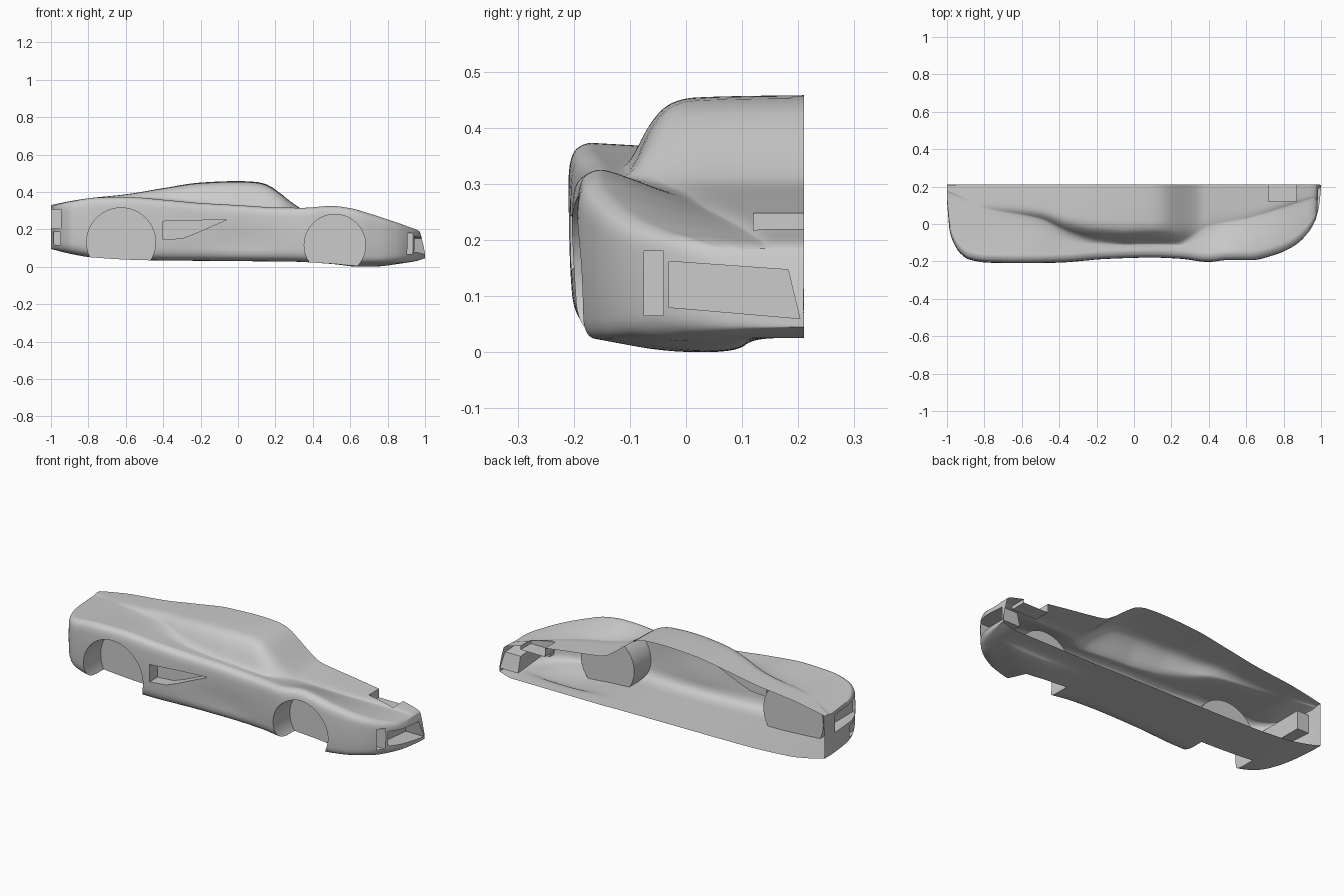
import bpy, bmesh, math

if "Cube" in bpy.data.objects:
    bpy.data.objects.remove(bpy.data.objects["Cube"])

CUT = 0.21  # open centre plane of the half body


def curve(pts):
    """Smooth interpolation through (x, value) pairs without overshoot."""
    xs, vs = [p[0] for p in pts], [p[1] for p in pts]
    n = len(pts)
    d = [(vs[i + 1] - vs[i]) / (xs[i + 1] - xs[i]) for i in range(n - 1)]
    m = [d[0]] + [2 * a * b / (a + b) if a * b > 0 else 0 for a, b in zip(d, d[1:])] + [d[-1]]

    def f(x):
        i = 0
        while i < n - 2 and x > xs[i + 1]:
            i += 1
        h = xs[i + 1] - xs[i]
        t = (x - xs[i]) / h
        return ((2*t**3 - 3*t*t + 1) * vs[i] + (t**3 - 2*t*t + t) * h * m[i]
                + (3*t*t - 2*t**3) * vs[i + 1] + (t**3 - t*t) * h * m[i + 1])
    return f


# Plan outline and height profiles along the car (nose at +x)
side_y = curve([(-1, .12), (-.985, -.04), (-.965, -.10), (-.93, -.155), (-.88, -.19),
                (-.78, -.206), (-.6, -.21), (-.4, -.206), (-.15, -.187), (.1, -.18),
                (.25, -.186), (.4, -.203), (.5, -.194), (.62, -.194), (.75, -.165),
                (.85, -.12), (.92, -.06), (.97, .02), (.99, .1), (1, .19)])
floor_z = curve([(-1, .095), (-.9, .07), (-.78, .05), (-.5, .035), (0, .03), (.3, .027),
                 (.5, .015), (.65, 0), (.75, .002), (.85, .014), (.95, .03), (1, .045)])
fender_z = curve([(-1, .32), (-.9, .345), (-.75, .367), (-.6, .37), (-.4, .355), (-.2, .337),
                  (0, .326), (.2, .314), (.35, .312), (.5, .322), (.6, .31), (.7, .282),
                  (.8, .25), (.9, .215), (.97, .185), (.985, .14), (1, .07)])
belt_y = curve([(-1, .17), (-.8, .08), (-.5, .02), (-.35, -.05), (-.2, -.088), (.2, -.115),
                (.3, -.08), (.4, -.02), (.6, .02), (.85, .1), (1, .15)])
belt_z = curve([(-1, .325), (-.8, .362), (-.5, .36), (-.35, .348), (-.2, .338), (0, .33),
                (.2, .314), (.32, .303), (.4, .285), (.6, .257), (.8, .224), (.9, .205),
                (.97, .187), (.985, .14), (1, .07)])
top_z = curve([(-1, .33), (-.9, .35), (-.8, .366), (-.6, .387), (-.4, .42), (-.2, .45),
               (0, .458), (.1, .453), (.16, .437), (.22, .397), (.3, .335), (.36, .3),
               (.45, .285), (.6, .265), (.8, .235), (.9, .212), (.97, .19), (.985, .142), (1, .07)])


def chaikin(pts, rounds):
    for _ in range(rounds):
        out = [pts[0]]
        for (a, b), (c, d) in zip(pts, pts[1:]):
            out += [(a*.75 + c*.25, b*.75 + d*.25), (a*.25 + c*.75, b*.25 + d*.75)]
        pts = out + [pts[-1]]
    return pts


def section(x):
    """Half cross-section from floor centre, round the side, to roof centre."""
    ys, zf, zs, zt = side_y(x), floor_z(x), fender_z(x), top_z(x)
    s = min(1, (CUT - ys) / .25)
    h = zs - zf
    y_sh = ys + .06 * s
    yb = min(max(belt_y(x), y_sh + .02 * s), CUT - .02 * s)
    zb = belt_z(x)
    dent = .01 * math.exp(-((x - .02) / .2) ** 2)
    w = CUT - yb
    zc = max(zf, min(.025, zf + .025))
    pts = [(CUT, zc), (CUT - .09 * s, zc), (CUT - .12 * s, zf), (ys + .16 * s, zf),
           (ys + .05 * s, max(zf, min(.02, zf + .02))), (ys + .008 * s, zf + .06 * h + .01 * s),
           (ys + dent, zf + .35 * h), (ys - .001, zf + .72 * h), (ys + .003 * s, zf + .95 * h),
           (ys + .03 * s, zs + .004), (y_sh, zs + .002), (yb, zb),
           (yb + .13 * w, zb + .66 * (zt - zb)), (yb + .26 * w, zb + .95 * (zt - zb)),
           (yb + .5 * w, zb + .985 * (zt - zb)), (CUT, zt)]
    return chaikin(pts, 3)


def make(name, bm):
    bmesh.ops.recalc_face_normals(bm, faces=bm.faces)
    me = bpy.data.meshes.new(name)
    bm.to_mesh(me)
    bm.free()
    ob = bpy.data.objects.new(name, me)
    bpy.context.collection.objects.link(ob)
    return ob


def prism(name, pts, axis, a, b):
    """Polygon extruded along x (pts are y,z) or along y (pts are x,z)."""
    bm = bmesh.new()
    place = (lambda u, v, w: (w, u, v)) if axis == 'x' else (lambda u, v, w: (u, w, v))
    lo = [bm.verts.new(place(u, v, a)) for u, v in pts]
    hi = [bm.verts.new(place(u, v, b)) for u, v in pts]
    bm.faces.new(lo)
    bm.faces.new(hi)
    n = len(pts)
    for i in range(n):
        bm.faces.new((lo[i], lo[(i + 1) % n], hi[(i + 1) % n], hi[i]))
    return make(name, bm)


def circle(cx, cz, r, n=64):
    return [(cx + r * math.cos(2*math.pi*i/n), cz + r * math.sin(2*math.pi*i/n)) for i in range(n)]


def rect(u0, u1, v0, v1):
    return [(u0, v0), (u1, v0), (u1, v1), (u0, v1)]


# Body lofted as a closed solid
bm = bmesh.new()
N = 120
rings = []
for k in range(N + 1):
    x = math.sin(math.pi / 2 * (2 * k / N - 1))
    rings.append([bm.verts.new((x, y, z)) for y, z in section(x)])
for r0, r1 in zip(rings, rings[1:]):
    n = len(r0)
    for i in range(n):
        j = (i + 1) % n
        bm.faces.new((r0[i], r0[j], r1[j], r1[i]))
bm.faces.new(rings[0])
bm.faces.new(rings[-1])
body = make("car_body", bm)

# Wheel wells, intakes, lamp recesses and hood vent
cutters = [
    prism("rear_wheel_well", circle(-.625, .131, .184), 'y', -.3, -.05),
    prism("front_wheel_well", circle(.518, .116, .164), 'y', -.3, -.05),
    prism("side_intake", [(-.4, .145), (-.30, .152), (-.23, .178), (-.06, .252), (-.4, .243)],
          'y', -.3, -.135),
    prism("nose_grille", [(-.03, .08), (.203, .06), (.182, .147), (-.03, .162)], 'x', .89, 1.2),
    prism("nose_slot", rect(-.075, -.04, .065, .18), 'x', .865, 1.2),
    prism("tail_recess", rect(-.135, .12, .205, .305), 'x', -1.2, -.93),
    prism("tail_lower_recess", rect(-.13, -.03, .115, .185), 'x', -1.2, -.95),
    prism("hood_vent", rect(.72, .87, .2, .4), 'y', .12, .4),
]
bpy.context.view_layer.objects.active = body
body.select_set(True)
for c in cutters:
    m = body.modifiers.new(c.name, 'BOOLEAN')
    m.operation = 'DIFFERENCE'
    m.solver = 'EXACT'
    m.object = c
    bpy.ops.object.modifier_apply(modifier=m.name)
    bpy.data.objects.remove(c)

# Open the shell on the centre plane
bm = bmesh.new()
bm.from_mesh(body.data)
cap = [f for f in bm.faces if all(v.co.y > CUT - .0005 for v in f.verts)]
bmesh.ops.delete(bm, geom=cap, context='FACES')
bm.to_mesh(body.data)
bm.free()
bpy.ops.object.shade_smooth_by_angle(angle=math.radians(30))
